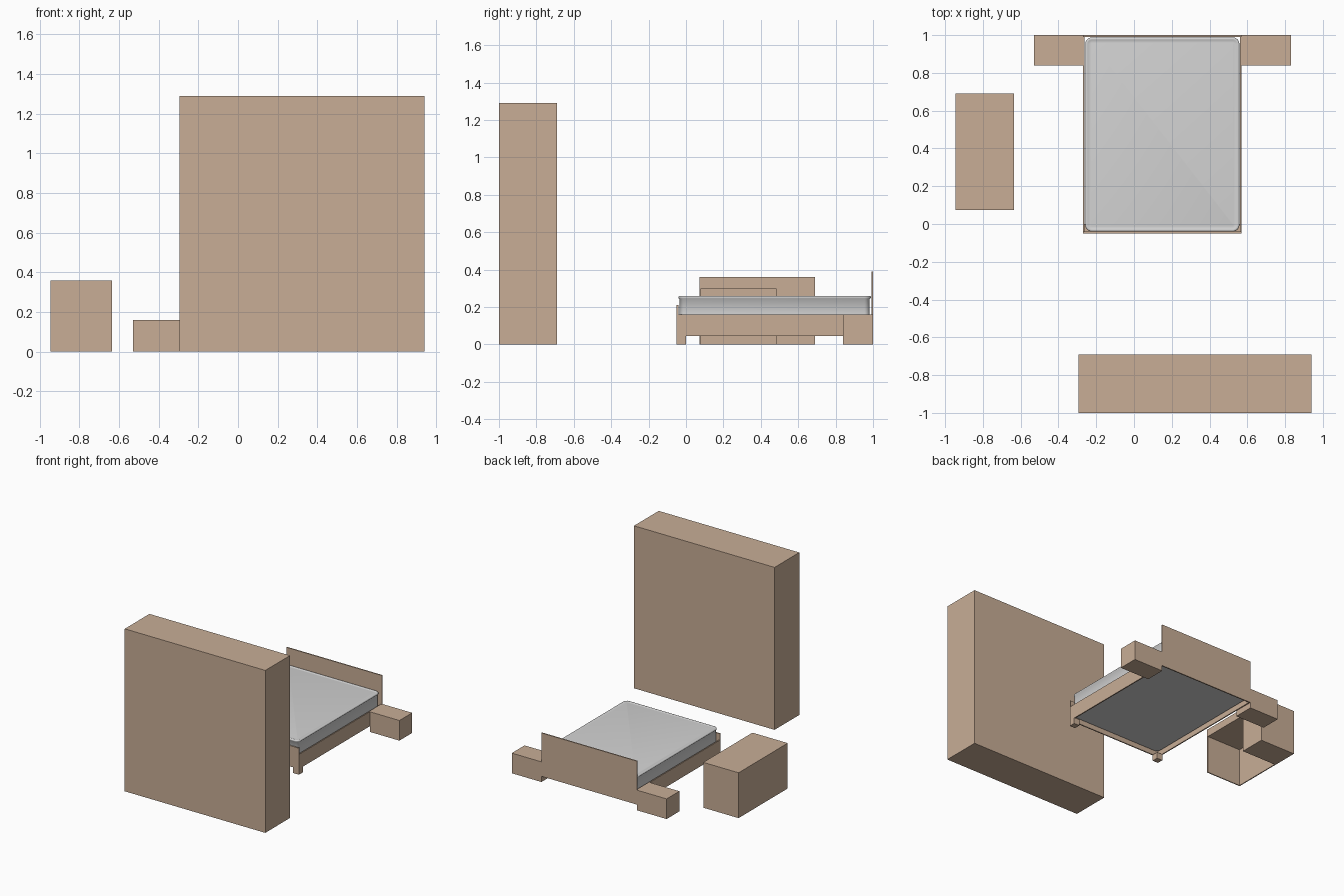
import bpy, bmesh, math

if "Cube" in bpy.data.objects:
    bpy.data.objects.remove(bpy.data.objects["Cube"])


def material(name, rgb):
    m = bpy.data.materials.new(name)
    m.diffuse_color = (*rgb, 1)
    m.use_nodes = True
    m.node_tree.nodes["Principled BSDF"].inputs["Base Color"].default_value = m.diffuse_color
    return m


WOOD = material("light_wood", (0.58, 0.42, 0.305))
FABRIC = material("pale_grey_fabric", (0.65, 0.65, 0.65))


def finish(name, bm, mat):
    bmesh.ops.recalc_face_normals(bm, faces=bm.faces)
    me = bpy.data.meshes.new(name)
    bm.to_mesh(me)
    bm.free()
    ob = bpy.data.objects.new(name, me)
    bpy.context.collection.objects.link(ob)
    me.materials.append(mat)
    return ob


def box(name, xs, ys, zs, mat=WOOD):
    """Box from min/max pairs on each axis."""
    bm = bmesh.new()
    bmesh.ops.create_cube(bm, size=1)
    for v in bm.verts:
        v.co = [(lo + hi) / 2 + c * (hi - lo) for c, (lo, hi) in zip(v.co, (xs, ys, zs))]
    return finish(name, bm, mat)


def extrude_profile(name, pts, z0, z1):
    """Plan outline extruded upward."""
    bm = bmesh.new()
    f = bm.faces.new([bm.verts.new((x, y, z0)) for x, y in pts])
    ext = bmesh.ops.extrude_face_region(bm, geom=[f])["geom"]
    bmesh.ops.translate(bm, vec=(0, 0, z1 - z0),
                        verts=[g for g in ext if isinstance(g, bmesh.types.BMVert)])
    return finish(name, bm, WOOD)


# Wardrobe
box("wardrobe", (-0.295, 0.94), (-1, -0.69), (0, 1.29))

# Desk: top, drawer column, and thin side and back panels around the knee space
DX, DY = (-0.945, -0.635), (0.073, 0.69)
box("desk_top", DX, DY, (0.30, 0.36))
extrude_profile("desk_body", [
    (DX[0], DY[0]), (DX[1], DY[0]), (DX[1], 0.081), (DX[0] + 0.008, 0.081),
    (DX[0] + 0.008, 0.48), (DX[1], 0.48), (DX[1], DY[1]), (DX[0], DY[1])], 0, 0.30)

# Bed frame
BX0, BX1, BY0, T = -0.27, 0.57, -0.05, 0.009
box("headboard", (BX0, BX1), (1 - T, 1), (0.045, 0.39))
box("footboard", (BX0, BX1), (BY0, BY0 + T), (0.045, 0.21))
for side, rail, leg, stand in (
        ("left", (BX0, BX0 + T), (BX0, BX0 + 0.05), (-0.53, BX0)),
        ("right", (BX1 - T, BX1), (BX1 - 0.05, BX1), (BX1, 0.83))):
    box(side + "_rail", rail, (BY0 + T, 1 - T), (0.045, 0.16))
    box(side + "_front_leg", leg, (BY0, BY0 + 0.05), (0, 0.05))
    box(side + "_nightstand", stand, (0.84, 1), (0, 0.16))

# Mattress: rounded rectangle lofted through a section with piped edges
MX, MY, R = (-0.258, 0.558), (-0.04, 0.988), 0.035
SECTION = [(0.014, 0.08), (0.005, 0.08), (0, 0.085), (0, 0.092), (0.006, 0.098),
           (0.006, 0.242), (0, 0.248), (0, 0.255), (0.005, 0.26), (0.012, 0.26),
           (0.018, 0.256), (0.03, 0.258)]


def rounded_rect(inset, z, steps=6):
    r = max(R - inset, 0.004)
    pts = []
    for q, (cx, cy) in enumerate(((MX[1] - inset - r, MY[1] - inset - r),
                                  (MX[0] + inset + r, MY[1] - inset - r),
                                  (MX[0] + inset + r, MY[0] + inset + r),
                                  (MX[1] - inset - r, MY[0] + inset + r))):
        for i in range(steps + 1):
            a = math.pi / 2 * (q + i / steps)
            pts.append((cx + r * math.cos(a), cy + r * math.sin(a), z))
    return pts


bm = bmesh.new()
rings = [[bm.verts.new(p) for p in rounded_rect(*s)] for s in SECTION]
for a, b in zip(rings, rings[1:]):
    for i in range(len(a)):
        j = (i + 1) % len(a)
        bm.faces.new((a[i], a[j], b[j], b[i]))
bm.faces.new(rings[0])
bm.faces.new(rings[-1])
mattress = finish("mattress", bm, FABRIC)
bpy.context.view_layer.objects.active = mattress
mattress.select_set(True)
bpy.ops.object.shade_smooth_by_angle(angle=math.radians(50))
